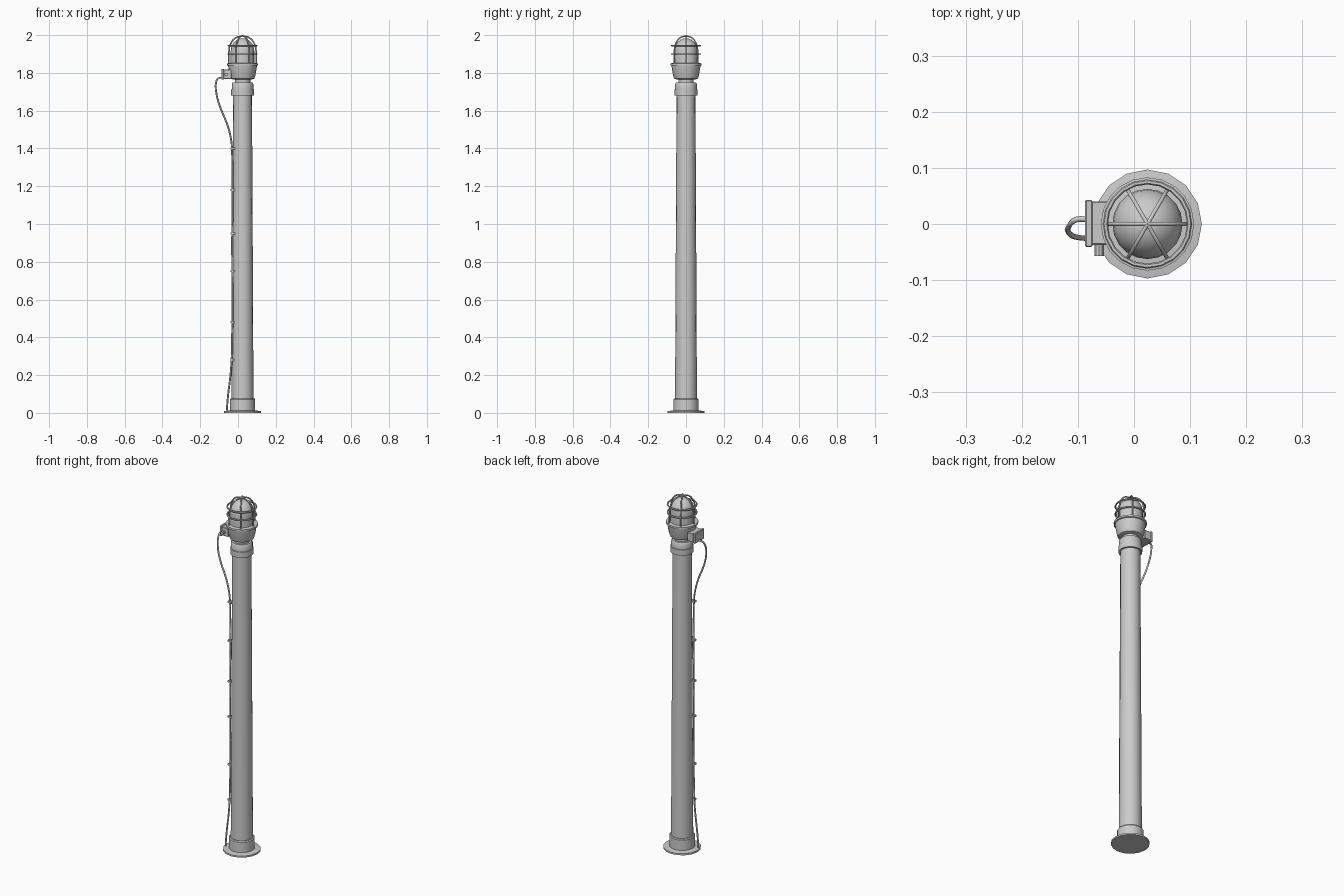
import bpy, bmesh
from math import sin, cos, pi, radians

if "Cube" in bpy.data.objects:
    bpy.data.objects.remove(bpy.data.objects["Cube"])

CX = 0.024  # axis of the pole


def finish(ob, smooth=True):
    if smooth:
        bpy.ops.object.select_all(action='DESELECT')
        ob.select_set(True)
        bpy.context.view_layer.objects.active = ob
        bpy.ops.object.shade_smooth_by_angle(angle=radians(35))
    return ob


def lathe(name, profile, n=16):
    """Revolve (radius, z) pairs about the pole axis, with closed ends."""
    bm = bmesh.new()
    rings = []
    for r, z in profile:
        if r == 0:
            rings.append([bm.verts.new((CX, 0, z))])
        else:
            rings.append([bm.verts.new((CX + r * cos(2 * pi * i / n), r * sin(2 * pi * i / n), z))
                          for i in range(n)])
    for a, b in zip(rings, rings[1:]):
        for i in range(n):
            j = (i + 1) % n
            if len(b) == 1:
                bm.faces.new((a[i], a[j], b[0]))
            else:
                bm.faces.new((a[i], a[j], b[j], b[i]))
    bm.faces.new(rings[0][::-1])
    if len(rings[-1]) > 1:
        bm.faces.new(rings[-1])
    me = bpy.data.meshes.new(name)
    bm.to_mesh(me)
    bm.free()
    ob = bpy.data.objects.new(name, me)
    bpy.context.collection.objects.link(ob)
    return finish(ob)


def box(name, lo, hi, bevel=0.0):
    bpy.ops.mesh.primitive_cube_add(size=1, location=[(a + b) / 2 for a, b in zip(lo, hi)])
    ob = bpy.context.object
    ob.name = name
    ob.scale = [b - a for a, b in zip(lo, hi)]
    bpy.ops.object.transform_apply(location=False, rotation=False, scale=True)
    if bevel:
        m = ob.modifiers.new('bevel', 'BEVEL')
        m.width = bevel
        m.segments = 1
    return ob


def tube(name, pts, r, smooth_path=True, res=3):
    cu = bpy.data.curves.new(name, 'CURVE')
    cu.dimensions = '3D'
    cu.bevel_depth = r
    cu.bevel_resolution = 1
    cu.resolution_u = res
    cu.use_fill_caps = True
    sp = cu.splines.new('BEZIER')
    sp.bezier_points.add(len(pts) - 1)
    for p, co in zip(sp.bezier_points, pts):
        p.co = co
        p.handle_left_type = p.handle_right_type = 'AUTO' if smooth_path else 'VECTOR'
    ob = bpy.data.objects.new(name, cu)
    bpy.context.collection.objects.link(ob)
    return ob


# Base flange, sleeve and tapered pole
lathe('base_flange', [(0.097, 0), (0.097, 0.009), (0.066, 0.014)])
lathe('base_sleeve', [(0.067, 0.008), (0.067, 0.072), (0.063, 0.077)])
lathe('pole', [(0.058, 0.06), (0.0555, 0.6), (0.0525, 1.2), (0.05, 1.70)])

# Collar with a groove, and the neck under the lamp
lathe('collar_lower', [(0.060, 1.68), (0.060, 1.712), (0.055, 1.714)])
lathe('collar_upper', [(0.057, 1.712), (0.057, 1.742), (0.052, 1.750)])
lathe('neck', [(0.041, 1.745), (0.041, 1.775)])

# Lamp bowl and rim
lathe('lamp_bowl', [(0.050, 1.765), (0.062, 1.769), (0.068, 1.785), (0.077, 1.838),
                    (0.083, 1.840), (0.083, 1.850), (0.072, 1.852)], 20)

# Glass dome
dome = [(0.0625, 1.845), (0.0625, 1.915)]
dome += [(0.0625 * cos(a * pi / 12), 1.915 + 0.068 * sin(a * pi / 12)) for a in range(1, 6)]
lathe('glass_dome', dome + [(0, 1.983)], 20)

# Guard cage: six ribs and two hoops
rib = [(0.072, 1.845), (0.072, 1.91), (0.064, 1.952), (0.038, 1.985), (0, 1.996)]
for k in range(6):
    a = k * pi / 3
    tube(f'cage_rib_{k + 1}', [(CX + r * cos(a), r * sin(a), z) for r, z in rib], 0.004)
for k, z in enumerate((1.90, 1.944)):
    bpy.ops.mesh.primitive_torus_add(location=(CX, 0, z), major_radius=0.075, minor_radius=0.0045,
                                     major_segments=20, minor_segments=6)
    bpy.context.object.name = f'cage_hoop_{k + 1}'
    finish(bpy.context.object)

# Junction box with lid and gland
box('junction_box', (-0.076, -0.037, 1.768), (-0.035, 0.040, 1.817), 0.002)
box('junction_box_lid', (-0.087, -0.041, 1.764), (-0.074, 0.043, 1.821), 0.002)
bpy.ops.mesh.primitive_cylinder_add(vertices=10, radius=0.009, depth=0.024,
                                    location=(-0.062, -0.045, 1.791), rotation=(pi / 2, 0, 0))
bpy.context.object.name = 'cable_gland'
finish(bpy.context.object)

# Cable from the box, down the pole and out at the base
tube('cable', [(-0.080, 0.008, 1.773), (-0.103, 0.008, 1.772), (-0.115, -0.002, 1.755),
               (-0.114, -0.018, 1.69), (-0.093, -0.025, 1.615), (-0.058, -0.026, 1.53),
               (-0.037, -0.026, 1.45), (-0.031, -0.026, 1.38), (-0.031, -0.026, 0.9),
               (-0.033, -0.026, 0.30), (-0.040, -0.026, 0.20), (-0.053, -0.026, 0.09),
               (-0.060, -0.026, 0.006)], 0.005)

# Cable clips along the pole
for k, z in enumerate((0.28, 0.48, 0.75, 0.95, 1.18, 1.40)):
    box(f'cable_clip_{k + 1}', (-0.040, -0.035, z - 0.005), (-0.015, -0.017, z + 0.005))
